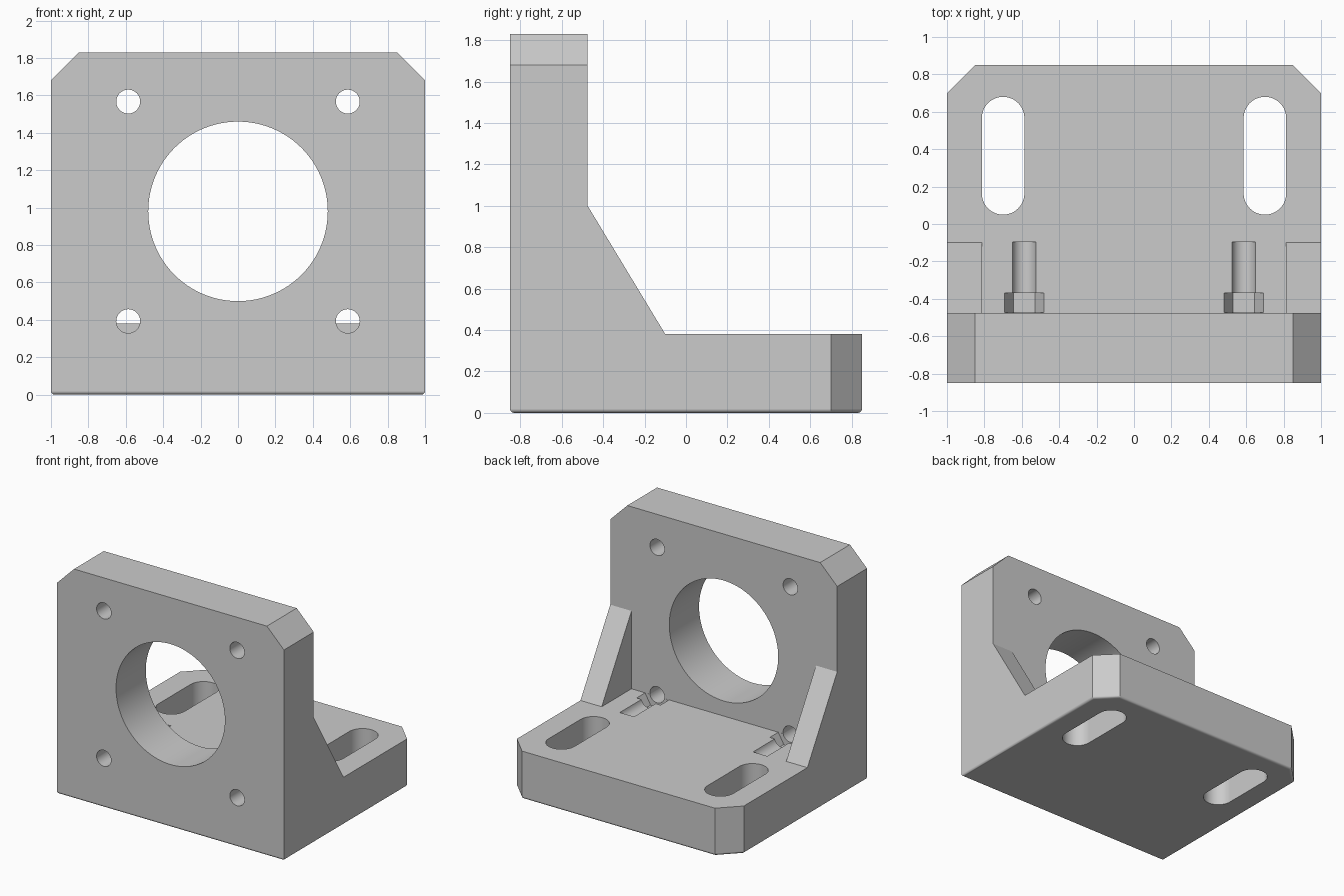
import bpy, bmesh, math
from mathutils import Matrix, Vector

if "Cube" in bpy.data.objects:
    bpy.data.objects.remove(bpy.data.objects["Cube"], do_unlink=True)

PLATE_BACK, BASE_TOP, HEIGHT, DEPTH = -0.475, 0.38, 1.83, 0.85
GUSSET_END, GUSSET_TOP, GUSSET_INNER = -0.10, 1.0, 0.813
CHAMFER = 0.15

grey = bpy.data.materials.new("light grey")
grey.use_nodes = True
grey.diffuse_color = (0.6, 0.6, 0.6, 1)
grey.node_tree.nodes["Principled BSDF"].inputs["Base Color"].default_value = (0.6, 0.6, 0.6, 1)


def make_object(name, bm):
    bmesh.ops.recalc_face_normals(bm, faces=bm.faces)
    mesh = bpy.data.meshes.new(name)
    bm.to_mesh(mesh)
    bm.free()
    mesh.materials.append(grey)
    obj = bpy.data.objects.new(name, mesh)
    bpy.context.collection.objects.link(obj)
    return obj


def prism(points, direction):
    """Extrude a closed outline along a direction."""
    bm = bmesh.new()
    face = bm.faces.new([bm.verts.new(p) for p in points])
    ext = bmesh.ops.extrude_face_region(bm, geom=[face])
    moved = [v for v in ext["geom"] if isinstance(v, bmesh.types.BMVert)]
    bmesh.ops.translate(bm, verts=moved, vec=Vector(direction))
    return bm


def rod(name, x, z, radius, y0, y1, sides):
    """Cylinder or hexagon lying along y."""
    ring = [math.tau * i / sides for i in range(sides)]
    pts = [(x + radius * math.cos(a), y0, z + radius * math.sin(a)) for a in ring]
    return make_object(name, prism(pts, (0, y1 - y0, 0)))


def slot(name, x, y0, y1, radius, steps=24):
    """Vertical rounded slot running along y."""
    pts = []
    for centre, start in ((y1 - radius, 0), (y0 + radius, math.pi)):
        for i in range(steps + 1):
            a = start + math.pi * i / steps
            pts.append((x + radius * math.cos(a), centre + radius * math.sin(a), -0.2))
    return make_object(name, prism(pts, (0, 0, 0.8)))


# Body: side profile with the gusset slope, extruded across the full width
profile = [(-DEPTH, 0), (DEPTH, 0), (DEPTH, BASE_TOP), (GUSSET_END, BASE_TOP),
           (PLATE_BACK, GUSSET_TOP), (PLATE_BACK, HEIGHT), (-DEPTH, HEIGHT)]
bm = prism([(-1, y, z) for y, z in profile], (2, 0, 0))

# Chamfered corners on the plate top and the base rear
for side in (-1, 1):
    for point, normal in (((side, 0, HEIGHT - CHAMFER), (side, 0, 1)),
                          ((side, DEPTH - CHAMFER, 0), (side, 1, 0))):
        cut = bmesh.ops.bisect_plane(bm, geom=bm.verts[:] + bm.edges[:] + bm.faces[:],
                                     plane_co=point, plane_no=normal, clear_outer=True)
        edges = [e for e in cut["geom_cut"] if isinstance(e, bmesh.types.BMEdge)]
        bmesh.ops.holes_fill(bm, edges=edges, sides=0)

# Rounded lower rim
bmesh.ops.recalc_face_normals(bm, faces=bm.faces)
rim = [e for e in bm.edges if all(abs(v.co.z) < 1e-4 for v in e.verts)]
bmesh.ops.bevel(bm, geom=rim, offset=0.02, offset_type='OFFSET', segments=4,
                profile=0.5, affect='EDGES')
bracket = make_object("motor_bracket", bm)

# Space between the two gussets
gap = [(PLATE_BACK, BASE_TOP), (GUSSET_END, BASE_TOP), (0.2, 0.9),
       (-0.2, 1.4), (PLATE_BACK, GUSSET_TOP)]
cutters = [make_object("gusset_gap", prism([(-GUSSET_INNER, y, z) for y, z in gap],
                                           (2 * GUSSET_INNER, 0, 0)))]

# Shaft opening, screw holes, nut pockets and mounting slots
cutters.append(rod("shaft_opening", 0, 0.98, 0.48, -1, -0.3, 96))
for x in (-0.587, 0.587):
    cutters.append(rod("upper_screw_hole", x, 1.567, 0.064, -1, -0.3, 32))
    cutters.append(rod("lower_screw_hole", x, 0.393, 0.064, -1, -0.095, 32))
    cutters.append(rod("nut_pocket", x, 0.393, 0.113, PLATE_BACK + 0.001, -0.368, 6))
for x in (-0.70, 0.70):
    cutters.append(slot("mounting_slot", x, 0.05, 0.68, 0.114))

bpy.ops.object.select_all(action='DESELECT')
bpy.context.view_layer.objects.active = bracket
bracket.select_set(True)
for cutter in cutters:
    cutter.hide_render = True
    mod = bracket.modifiers.new("cut", 'BOOLEAN')
    mod.operation, mod.solver, mod.object = 'DIFFERENCE', 'EXACT', cutter
    bpy.ops.object.modifier_apply(modifier=mod.name)
for cutter in cutters:
    bpy.data.objects.remove(cutter, do_unlink=True)

# Smooth bores and rim, flat plates
bpy.ops.object.shade_smooth_by_angle(angle=math.radians(30))
weighted = bracket.modifiers.new("even_normals", 'WEIGHTED_NORMAL')
weighted.keep_sharp = True
